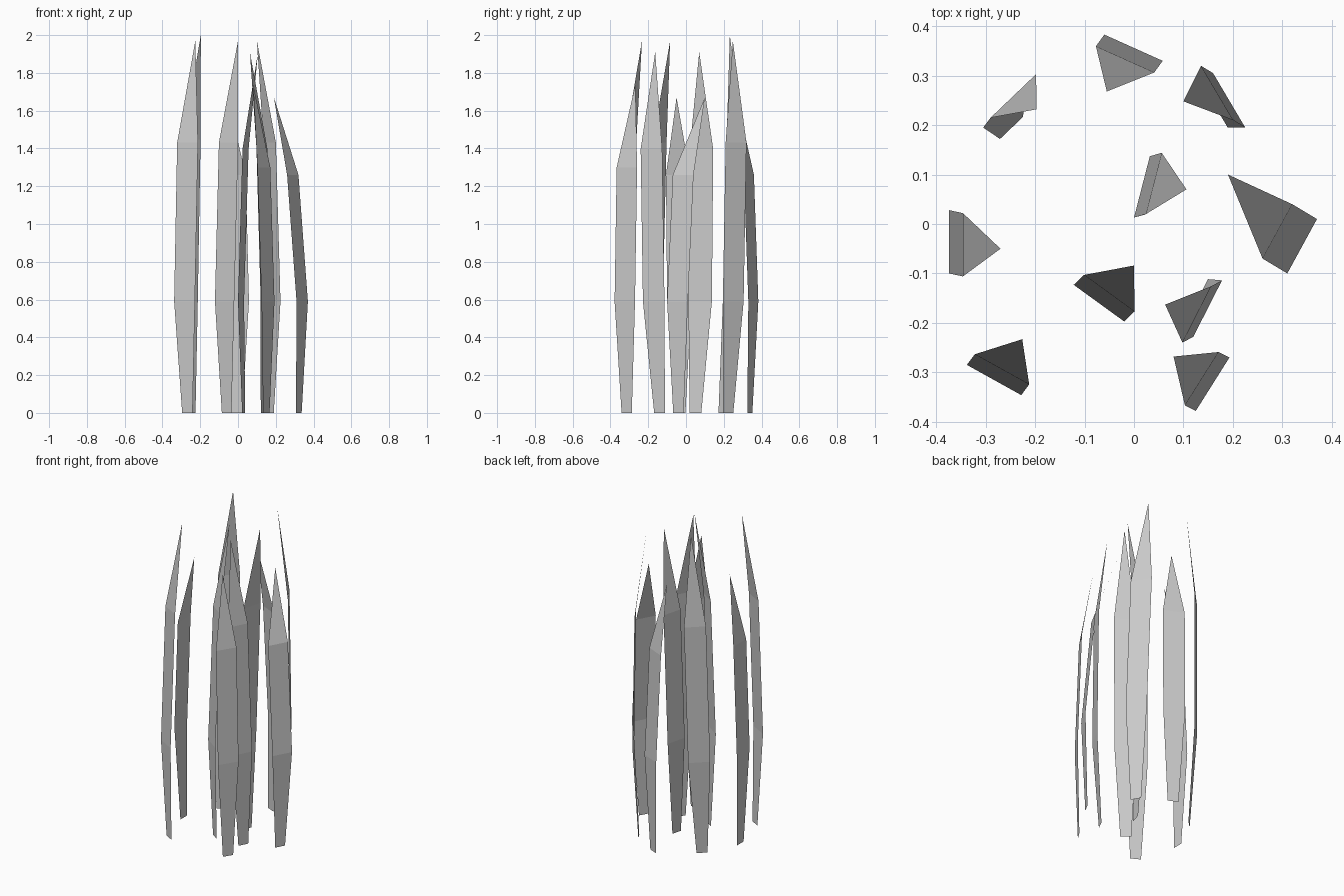
import bpy
from mathutils import Vector

# Each blade: widest edge (two ends), base centre, shoulder centre, tip, tip height
BLADES = [
    ((0.37, 0.01), (0.31, -0.10), (0.322, -0.04), (0.29, -0.015), (0.19, 0.10), 1.67),
    ((-0.06, 0.383), (0.058, 0.33), (-0.008, 0.338), (-0.018, 0.333), (-0.055, 0.268), 1.67),
    ((0.16, 0.305), (0.225, 0.195), (0.173, 0.223), (0.168, 0.265), (0.10, 0.248), 1.97),
    ((-0.305, 0.195), (-0.213, 0.283), (-0.248, 0.194), (-0.244, 0.259), (-0.197, 0.232), 2.0),
    ((-0.374, 0.028), (-0.374, -0.10), (-0.355, -0.035), (-0.346, -0.042), (-0.27, -0.05), 1.67),
    ((0.032, 0.137), (0.0, 0.013), (0.03, 0.05), (0.04, 0.082), (0.106, 0.07), 1.91),
    ((-0.122, -0.123), (-0.02, -0.197), (-0.06, -0.145), (-0.05, -0.14), (0.0, -0.084), 1.97),
    ((-0.338, -0.285), (-0.228, -0.346), (-0.268, -0.305), (-0.267, -0.294), (-0.226, -0.233), 1.97),
    ((0.178, -0.114), (0.12, -0.228), (0.135, -0.14), (0.127, -0.183), (0.063, -0.163), 1.91),
    ((0.193, -0.27), (0.125, -0.378), (0.15, -0.314), (0.137, -0.313), (0.08, -0.268), 1.74),
]


def blade(name, a, b, base, shoulder, tip, height):
    """Flat pointed leaf: narrow foot, wide middle, shoulder, tip."""
    a, b = Vector(a), Vector(b)
    half = (a - b) / 2
    shoulder_z = 1.26 + 0.57 * (height - 1.67)
    rows = [(Vector(base), 0.5, 0.0), ((a + b) / 2, 1.0, 0.59),
            (Vector(shoulder), 1.0, shoulder_z)]
    verts = []
    for centre, width, z in rows:
        for side in (1, -1):
            p = centre + half * width * side
            verts.append((p.x, p.y, z))
    verts.append((*tip, height))
    faces = [(0, 1, 3, 2), (2, 3, 5, 4), (4, 5, 6)]
    mesh = bpy.data.meshes.new(name)
    mesh.from_pydata(verts, [], faces)
    obj = bpy.data.objects.new(name, mesh)
    bpy.context.collection.objects.link(obj)


# Clump of ten grass blades
for i, data in enumerate(BLADES, 1):
    blade(f"grass_blade_{i}", *data)
